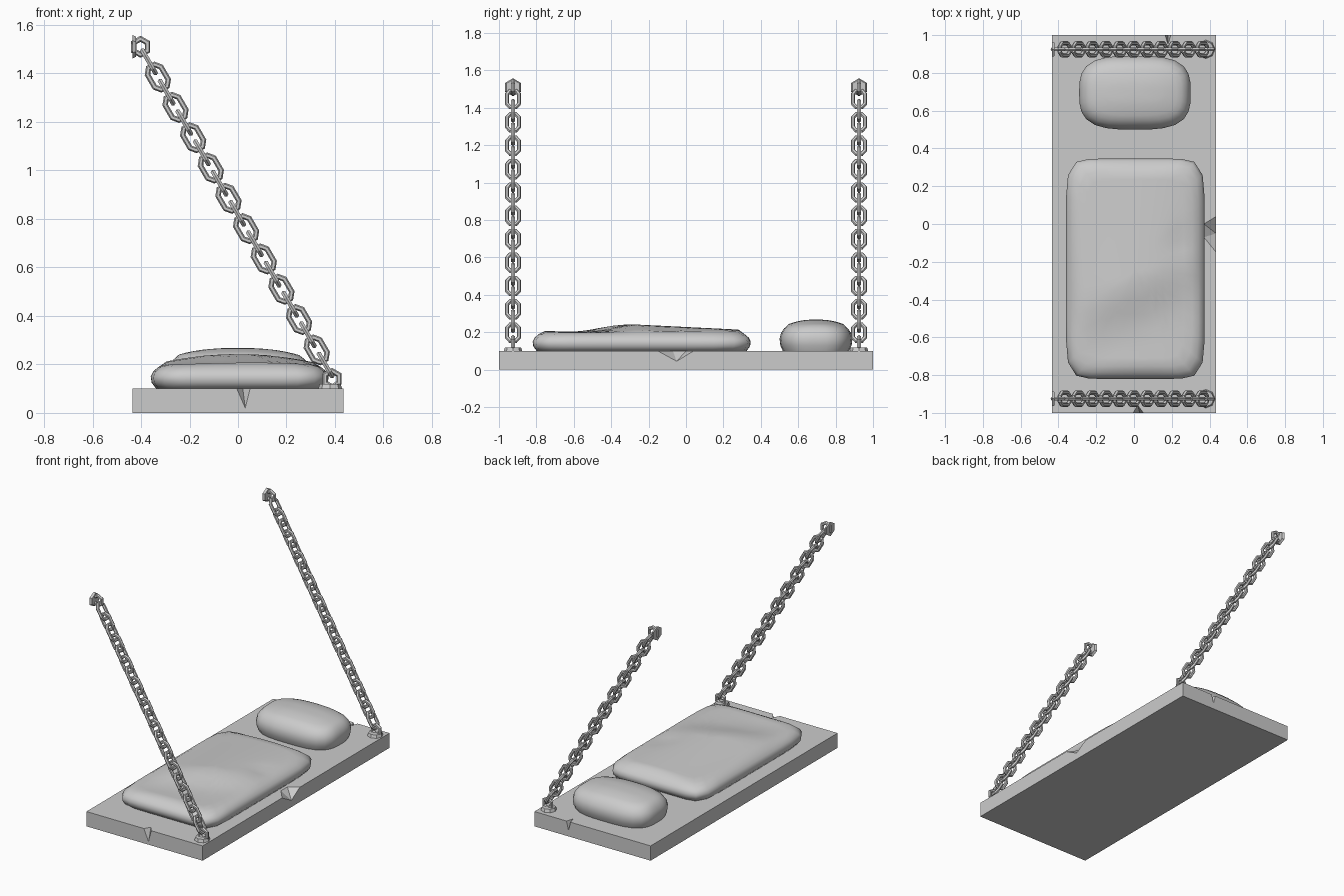
import bpy, bmesh, math
from mathutils import Vector, Matrix

if "Cube" in bpy.data.objects:
    bpy.data.objects.remove(bpy.data.objects["Cube"])


def finish(name, bm, smooth=None):
    bmesh.ops.recalc_face_normals(bm, faces=bm.faces[:])
    me = bpy.data.meshes.new(name)
    bm.to_mesh(me)
    bm.free()
    ob = bpy.data.objects.new(name, me)
    bpy.context.collection.objects.link(ob)
    bpy.ops.object.select_all(action='DESELECT')
    ob.select_set(True)
    bpy.context.view_layer.objects.active = ob
    if smooth:
        bpy.ops.object.shade_smooth_by_angle(angle=math.radians(smooth))
    return ob


# Bunk board with chipped edges
bm = bmesh.new()
bmesh.ops.create_cube(bm, size=1, matrix=Matrix.Translation((0, 0, 0.05)) @ Matrix.Diagonal((0.87, 2, 0.1, 1)))
board = finish("bunk_board", bm)


def chip(inner, edge, out):
    """Cut the wedge between inner top points and edge points on the board's side."""
    pts = [Vector(p) for p in inner + edge]
    pts += [Vector(p) + Vector(out) * 0.02 for p in edge]
    pts += [p + Vector((0, 0, 0.03)) for p in pts if p.z > 0.099]
    bm = bmesh.new()
    for p in pts:
        bm.verts.new(p)
    hull = bmesh.ops.convex_hull(bm, input=bm.verts[:])
    junk = {v for v in hull["geom_interior"] + hull["geom_unused"] if isinstance(v, bmesh.types.BMVert)}
    bmesh.ops.delete(bm, geom=list(junk), context='VERTS')
    cutter = finish("chip_cutter", bm)
    bpy.context.view_layer.objects.active = board
    mod = board.modifiers.new("chip", 'BOOLEAN')
    mod.operation, mod.solver, mod.object = 'DIFFERENCE', 'EXACT', cutter
    bpy.ops.object.modifier_apply(modifier=mod.name)
    bpy.data.objects.remove(cutter)


chip([(0.02, -0.96, 0.1)], [(-0.005, -1, 0.1), (0.05, -1, 0.1), (0.03, -1, 0.02)], (0, -1, 0))
chip([(0.37, 0, 0.1), (0.37, -0.07, 0.1)],
     [(0.435, -0.15, 0.1), (0.435, 0.04, 0.1), (0.435, -0.05, 0.045)], (1, 0, 0))
chip([(0.18, 0.95, 0.1)], [(0.165, 1, 0.1), (0.195, 1, 0.1), (0.18, 1, 0.04)], (0, 1, 0))


# Soft padding: stacked rounded outlines closing to the middle of the top
def cushion(name, cx, cy, hx, hy, power, rings, height, n=48):
    bm = bmesh.new()
    loops = []
    for inset, z in rings:
        loop = []
        for i in range(n):
            a = 2 * math.pi * (i + 0.5) / n
            c, s = math.cos(a), math.sin(a)
            r = (abs(c) ** power + abs(s) ** power) ** (-1 / power)
            x, y = cx + (hx - inset * hx) * r * c, cy + (hy - inset * hx) * r * s
            if inset > 0.5:
                k = (1 - inset) * 2
                y = cy + (hy - 0.5 * hx) * k * r * s
            loop.append(bm.verts.new((x, y, height(x, y) if z is None else z)))
        loops.append(loop)
    for a, b in zip(loops, loops[1:]):
        for i in range(n):
            j = (i + 1) % n
            bm.faces.new((a[i], a[j], b[j], b[i]))
    bm.faces.new(loops[0])
    bm.faces.new(loops[-1])
    return finish(name, bm, 60)


RIDGE = [(-0.9, 0.21), (-0.82, 0.209), (-0.6, 0.202), (-0.5, 0.208), (-0.38, 0.235),
         (-0.3, 0.243), (0, 0.228), (0.3, 0.213), (0.4, 0.205)]


def mattress_top(x, y):
    yy = y - 0.35 * x          # the lump runs diagonally
    yy = max(-0.89, min(0.39, yy))
    z = 0.2
    for (a, za), (b, zb) in zip(RIDGE, RIDGE[1:]):
        if a <= yy <= b:
            z = za + (zb - za) * (yy - a) / (b - a)
    dent = 0.012 * math.exp(-((x - 0.25) ** 2 + (y + 0.1) ** 2) / 0.004)
    return 0.195 + (z - 0.195) * max(0, 1 - (x / 0.37) ** 2) - dent


cushion("mattress", 0.007, -0.237, 0.367, 0.583, 9,
        [(0.06, 0.1), (0.01, 0.125), (0, 0.15), (0.03, 0.172), (0.09, 0.19), (0.18, None)]
        + [(t, None) for t in (0.3, 0.4, 0.5, 0.6, 0.7, 0.8, 0.9, 0.97)], mattress_top)


def pillow_top(x, y):
    return 0.268 - 0.035 * abs(x / 0.27) ** 2.5 - 0.035 * abs((y - 0.695) / 0.17) ** 2.5


cushion("pillow", 0.005, 0.695, 0.295, 0.195, 3.2,
        [(0.06, 0.1), (0.015, 0.13), (0, 0.165), (0.025, 0.195), (0.08, 0.22), (0.16, None),
         (0.25, None), (0.35, None), (0.45, None), (0.5, None), (0.7, None), (0.9, None)], pillow_top, 32)


# Chains
LINK = [(0.032, -0.03), (0.032, 0.03), (0.014, 0.052), (-0.014, 0.052),
        (-0.032, 0.03), (-0.032, -0.03), (-0.014, -0.052), (0.014, -0.052)]
RING = [(0.033 * math.cos(k * math.pi / 3), 0.033 * math.sin(k * math.pi / 3)) for k in range(6)]


def link(bm, path, centre, wide, along, wire=0.011, sides=6):
    """Closed wire loop in the plane of the two given axes."""
    side = wide.cross(along)
    n, loops = len(path), []
    pts = [Vector(p) for p in path]
    for i, p in enumerate(pts):
        d1, d2 = (p - pts[i - 1]).normalized(), (pts[(i + 1) % n] - p).normalized()
        t = (d1 + d2).normalized()
        out = Vector((t.y, -t.x)) / max(0.5, t.dot(d1))
        loop = []
        for k in range(sides):
            a = 2 * math.pi * k / sides
            q = p + out * wire * math.cos(a)
            loop.append(bm.verts.new(centre + wide * q.x + along * q.y + side * wire * math.sin(a)))
        loops.append(loop)
    for i in range(n):
        a, b = loops[i], loops[(i + 1) % n]
        for k in range(sides):
            m = (k + 1) % sides
            bm.faces.new((a[k], a[m], b[m], b[k]))


step = Vector((-0.0364, 0, 0.0625))
along = step.normalized()
across = Vector((0, 1, 0))
flat = across.cross(along)
for label, y in (("front", -0.925), ("back", 0.925)):
    bm = bmesh.new()
    start = Vector((0.361, y, 0.1975))
    for i in range(21):
        link(bm, LINK, start + step * i, flat if i % 2 else across, along)
    # end rings
    link(bm, RING, Vector((0.388, y, 0.14)), flat, along)
    link(bm, RING, Vector((-0.402, y, 1.51)), flat, along)
    finish(label + "_chain", bm)
    # anchor plates on the board and against the wall
    for name, loc, rot, r, seg, d in (
            ("board_plate", (0.38, y, 0.109), Matrix(), 0.05, 8, 0.022),
            ("wall_plate", (-0.4275, y, 1.51), Matrix.Rotation(math.pi / 2, 4, 'Y'), 0.048, 6, 0.015)):
        bm = bmesh.new()
        spin = Matrix.Rotation(math.pi / 2 if seg == 6 else 0, 4, 'Z')
        bmesh.ops.create_cone(bm, cap_ends=True, segments=seg, radius1=r, radius2=r * 0.85, depth=d,
                              matrix=Matrix.Translation(loc) @ rot @ spin)
        finish(label + "_" + name, bm)
